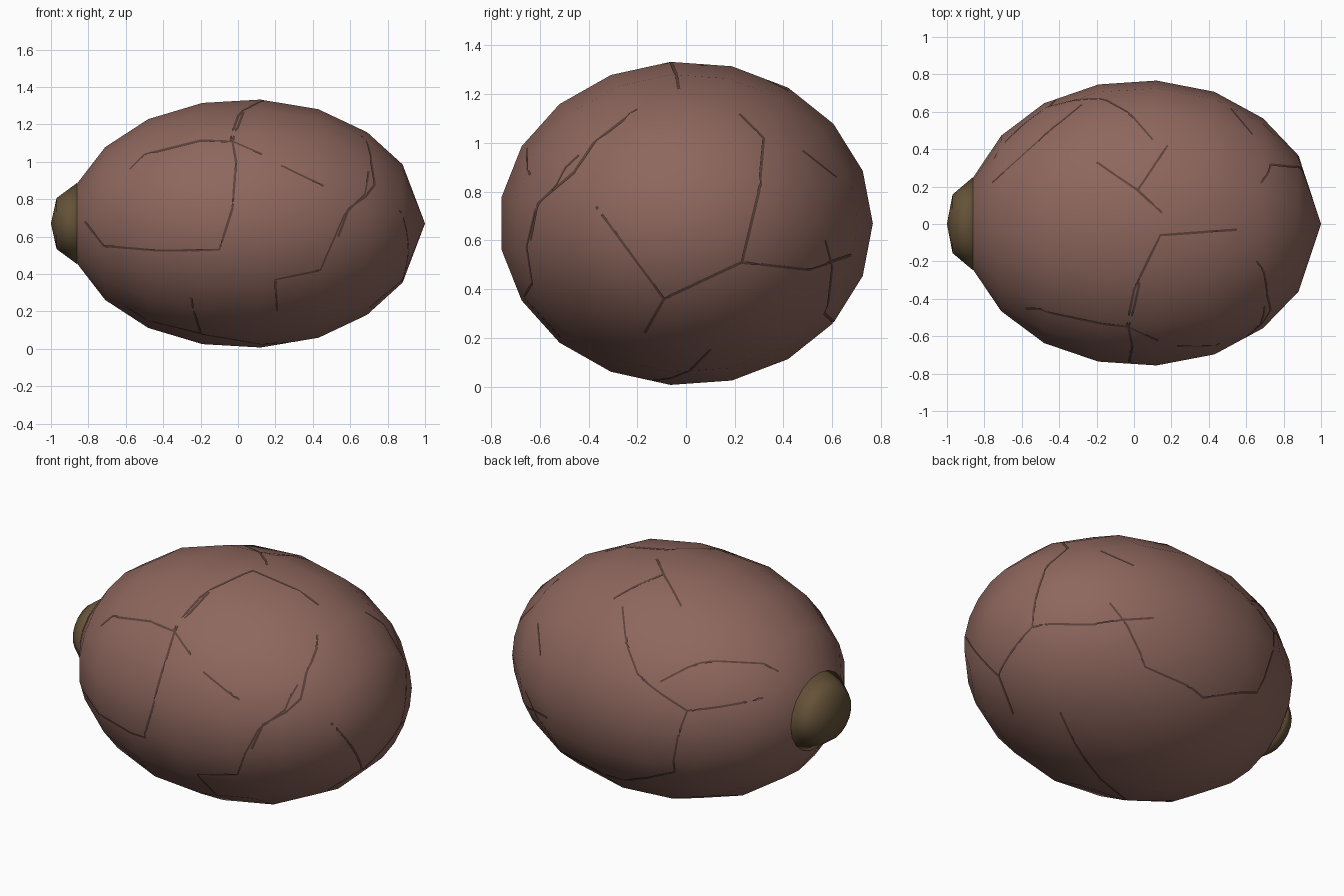
import bpy, bmesh, math
from mathutils import Vector

if "Cube" in bpy.data.objects:
    bpy.data.objects.remove(bpy.data.objects["Cube"])

SIDES, CZ, YR = 19, 0.67, 1.153


def material(name, colour):
    m = bpy.data.materials.new(name)
    m.diffuse_color = colour
    m.use_nodes = True
    m.node_tree.nodes["Principled BSDF"].inputs["Base Color"].default_value = m.diffuse_color
    return m


def lathe(name, profile, mat):
    """Revolve (x, radius) points round the x axis, slightly wider in y."""
    bm = bmesh.new()
    rings = []
    for x, r in profile:
        if r == 0:
            rings.append([bm.verts.new((x, 0, CZ))] * SIDES)
        else:
            rings.append([bm.verts.new((x, YR * r * math.cos(a), CZ + r * math.sin(a)))
                          for a in (2 * math.pi * i / SIDES for i in range(SIDES))])
    for p, q in zip(rings, rings[1:]):
        for i in range(SIDES):
            j = (i + 1) % SIDES
            bm.faces.new(list(dict.fromkeys((p[i], p[j], q[j], q[i]))))
    bmesh.ops.recalc_face_normals(bm, faces=bm.faces)
    me = bpy.data.meshes.new(name)
    bm.to_mesh(me)
    bm.free()
    ob = bpy.data.objects.new(name, me)
    bpy.context.collection.objects.link(ob)
    me.materials.append(mat)
    me.shade_smooth()
    return ob


shell_mat = material("shell_brown", (0.27, 0.135, 0.11, 1))
cap_mat = material("cap_brown", (0.13, 0.085, 0.04, 1))

# egg shaped shell, its smooth copy for normals, and the stem cap
EGG = [(1.0, 0), (0.88, 0.317), (0.69, 0.49), (0.43, 0.613), (0.12, 0.665),
       (-0.19, 0.647), (-0.48, 0.56), (-0.71, 0.41), (-0.86, 0.215), (-0.9, 0)]
shell = lathe("shell", EGG, shell_mat)
smooth = lathe("smooth_reference", EGG, shell_mat)
smooth.hide_render = True
smooth.hide_set(True)
lathe("stem_cap", [(-0.84, 0), (-0.86, 0.218), (-0.97, 0.137), (-1.0, 0)], cap_mat)

# crack lines drawn in each view as pairs of view coordinates
VIEWS = {
    "front": (lambda u, v: (u, -3, v), (0, 1, 0)),
    "back": (lambda u, v: (u, 3, v), (0, -1, 0)),
    "right": (lambda u, v: (3, u, v), (-1, 0, 0)),
    "top": (lambda u, v: (u, v, 4), (0, 0, -1)),
    "bottom": (lambda u, v: (u, v, -3), (0, 0, 1)),
}
CRACKS = [
    ("front", [(-.82, .68), (-.72, .55), (-.42, .525), (-.1, .53), (-.03, .75), (-.01, 1.0),
               (-.03, 1.11), (-.2, 1.115), (-.5, 1.04), (-.58, .96)]),
    ("front", [(-.03, 1.11), (.03, 1.27)]),
    ("front", [(-.03, 1.11), (.13, 1.04)]),
    ("front", [(.23, .98), (.46, .87)]),
    ("front", [(.70, .95), (.68, .83), (.57, .72), (.44, .42), (.2, .37), (.21, .2)]),
    ("right", [(-.64, .6), (-.61, .75), (-.46, .88), (-.38, 1.0), (-.2, 1.14)]),
    ("right", [(.22, 1.12), (.32, 1.02), (.3, .8), (.23, .51), (-.09, .36), (-.17, .22)]),
    ("right", [(.23, .51), (.5, .48), (.68, .54)]),
    ("right", [(-.09, .36), (-.37, .74)]),
    ("right", [(.48, .97), (.62, .86)]),
    ("top", [(-.2, .33), (.02, .18), (.15, .06)]),
    ("top", [(.02, .18), (.18, .42)]),
    ("top", [(.55, -.03), (.14, -.06), (.0, -.35), (-.04, -.55)]),
    ("top", [(-.76, .22), (-.45, .5), (-.28, .64)]),
    ("back", [(-.75, .85), (-.45, .8), (-.15, .95), (.1, 1.2)]),
    ("back", [(-.45, .8), (-.35, .4), (0, .25), (.4, .3), (.65, .6)]),
    ("bottom", [(-.6, -.2), (-.2, -.3), (.2, -.1), (.6, .1)]),
    ("bottom", [(-.2, -.3), (-.25, -.55)]),
]

# one curve of thin tubes following the surface
cu = bpy.data.curves.new("crack_cutter", "CURVE")
cu.dimensions = "3D"
cu.bevel_depth, cu.bevel_resolution, cu.use_fill_caps = 0.007, 0, True
bpy.context.view_layer.update()
for view, pts in CRACKS:
    origin, ray = VIEWS[view]
    path = []
    for a, b in zip(pts, pts[1:]):
        a, b = Vector(a), Vector(b)
        n = max(2, int((b - a).length / 0.07))
        path += [a.lerp(b, i / n) for i in range(n)]
    path.append(Vector(pts[-1]))
    hits = [shell.ray_cast(Vector(origin(*p)), Vector(ray)) for p in path]
    hits = [h[1] for h in hits if h[0]]
    sp = cu.splines.new("POLY")
    sp.points.add(len(hits) - 1)
    for p, h in zip(sp.points, hits):
        p.co = (*h, 1)
cutter = bpy.data.objects.new("crack_cutter", cu)
bpy.context.collection.objects.link(cutter)
bpy.ops.object.select_all(action="DESELECT")
cutter.select_set(True)
bpy.context.view_layer.objects.active = cutter
bpy.ops.object.convert(target="MESH")
cutter = bpy.context.object
cutter.data.materials.clear()
cutter.data.materials.append(material("crack_dark", (0.11, 0.055, 0.045, 1)))
cutter.hide_render = True
cutter.hide_set(True)

# cut the cracks, then keep the smooth egg shading on the panels
cut = shell.modifiers.new("cracks", "BOOLEAN")
cut.object, cut.operation, cut.solver = cutter, "DIFFERENCE", "EXACT"
cut.use_self = True
cut.material_mode = "TRANSFER"
dt = shell.modifiers.new("panel_normals", "DATA_TRANSFER")
dt.object = smooth
dt.use_loop_data = True
dt.data_types_loops = {"CUSTOM_NORMAL"}
dt.loop_mapping = "POLYINTERP_NEAREST"
